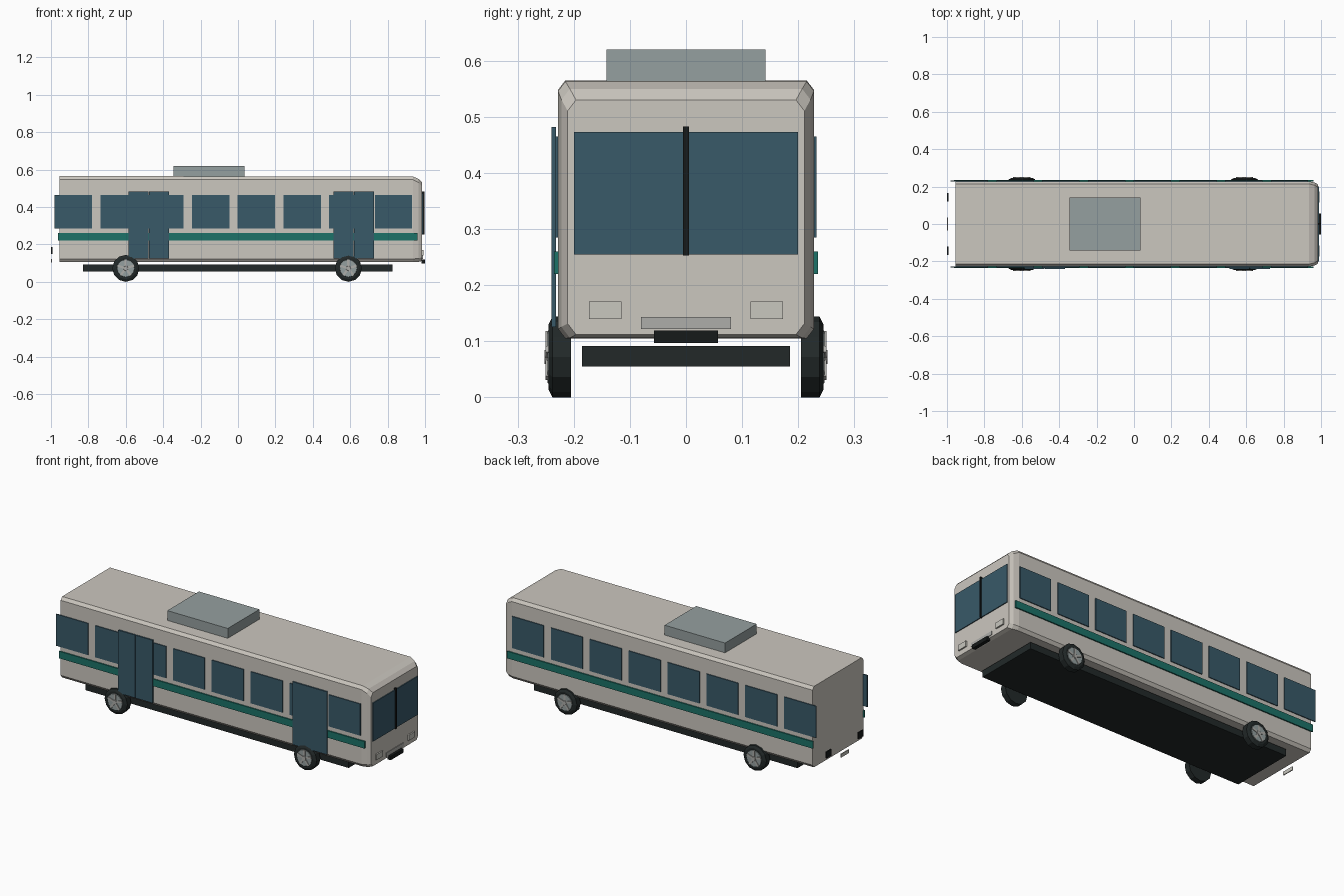
import bpy, bmesh, math
from mathutils import Matrix

if "Cube" in bpy.data.objects:
    bpy.data.objects.remove(bpy.data.objects["Cube"])


def mat(name, r, g, b):
    m = bpy.data.materials.new(name)
    m.diffuse_color = (r, g, b, 1)
    m.use_nodes = True
    m.node_tree.nodes["Principled BSDF"].inputs["Base Color"].default_value = m.diffuse_color
    return m


CREAM = mat("cream paint", 0.60, 0.57, 0.52)
GLASS = mat("blue glass", 0.04, 0.10, 0.14)
TEAL = mat("teal stripe", 0.012, 0.17, 0.14)
GREY = mat("grey unit", 0.30, 0.35, 0.35)
DARK = mat("dark rubber", 0.016, 0.022, 0.022)
BLACK = mat("black trim", 0.008, 0.010, 0.010)
SILVER = mat("silver", 0.42, 0.42, 0.40)
LAMP = mat("lamp", 0.58, 0.57, 0.52)


def finish(name, bm, m):
    bmesh.ops.recalc_face_normals(bm, faces=bm.faces)
    me = bpy.data.meshes.new(name)
    bm.to_mesh(me)
    bm.free()
    me.materials.append(m)
    ob = bpy.data.objects.new(name, me)
    bpy.context.collection.objects.link(ob)
    return ob


def box(name, x, y, z, m):
    bm = bmesh.new()
    bmesh.ops.create_cube(bm, size=1)
    for v in bm.verts:
        for i, (a, b) in enumerate((x, y, z)):
            v.co[i] = (a + b) / 2 + v.co[i] * (b - a)
    return finish(name, bm, m)


def section(x, w, z0, z1, c):
    # body cross-section with chamfered corners
    half = [(w - c, z0), (w, z0 + c * 1.3), (w, z1 - c * 1.3), (w - c, z1)]
    return [(x, y, z) for y, z in half] + [(x, -y, z) for y, z in reversed(half)]


# body shell, lofted with a tapered nose
bm = bmesh.new()
rings = [[bm.verts.new(p) for p in section(*s)] for s in (
    (-0.955, 0.228, 0.105, 0.565, 0.013),
    (0.935, 0.228, 0.105, 0.563, 0.013),
    (0.965, 0.222, 0.106, 0.550, 0.015),
    (0.985, 0.211, 0.112, 0.530, 0.015))]
for a, b in zip(rings, rings[1:]):
    for i in range(8):
        j = (i + 1) % 8
        bm.faces.new((a[i], a[j], b[j], b[i]))
bm.faces.new(rings[0])
bm.faces.new(rings[-1])
finish("body", bm, CREAM)

# roof unit and underbody
box("roof_unit", (-0.345, 0.035), (-0.142, 0.142), (0.56, 0.62), GREY)
box("underbody", (-0.83, 0.825), (-0.185, 0.185), (0.055, 0.092), DARK)

# side windows and stripes
for s, side in ((-1, "right"), (1, "left")):
    ys = sorted((s * 0.227, s * 0.233))
    for i in range(8):
        x = -0.98 + i * 0.2445
        box(f"window_{side}_{i}", (x, x + 0.2), ys, (0.285, 0.465), GLASS)
    ys = sorted((s * 0.227, s * 0.235))
    box(f"stripe_{side}", (-0.962, 0.96), ys, (0.22, 0.26), TEAL)

# double doors on the kerb side
for d, x in (("rear", -0.585), ("front", 0.51)):
    for i in range(2):
        x0 = x + i * 0.109
        box(f"door_{d}_{i}", (x0, x0 + 0.107), (-0.240, -0.232), (0.125, 0.482), GLASS)

# windscreen, pillar and front fittings
for s in (-1, 1):
    box("windscreen", (0.984, 0.990), sorted((s * 0.004, s * 0.2)), (0.255, 0.473), GLASS)
    box("headlight", (0.984, 0.993), sorted((s * 0.115, s * 0.173)), (0.14, 0.171), LAMP)
    box("tail_light", (-1.0, -0.993), sorted((s * 0.12, s * 0.165)), (0.148, 0.185), BLACK)
box("windscreen_pillar", (0.984, 0.997), (-0.005, 0.005), (0.253, 0.483), BLACK)
box("front_grille", (0.983, 0.988), (-0.08, 0.08), (0.122, 0.143), SILVER)
box("front_plate", (0.980, 1.0), (-0.057, 0.057), (0.097, 0.119), BLACK)
box("rear_plate", (-1.0, -0.995), (-0.035, 0.035), (0.103, 0.123), LAMP)


def cylinder(name, x, y0, y1, r0, r1, n, m):
    # disc along y from y0 (radius r0) to y1 (radius r1)
    bm = bmesh.new()
    bmesh.ops.create_cone(bm, cap_ends=True, segments=n, radius1=r0, radius2=r1,
                          depth=abs(y1 - y0))
    turn = Matrix.Rotation(math.copysign(math.pi / 2, y0 - y1), 4, 'X')
    bm.transform(Matrix.Translation((x, (y0 + y1) / 2, 0.072)) @ turn)
    return finish(name, bm, m)


# wheels: tyre, rim, five spokes, hub
for s in (-1, 1):
    for x in (-0.6, 0.59):
        cylinder("tyre", x, s * 0.205, s * 0.238, 0.072, 0.072, 12, DARK)
        cylinder("tyre_wall", x, s * 0.238, s * 0.245, 0.072, 0.058, 12, DARK)
        cylinder("rim", x, s * 0.24, s * 0.247, 0.05, 0.046, 12, GREY)
        cylinder("hub", x, s * 0.24, s * 0.252, 0.016, 0.012, 10, SILVER)
        for k in range(5):
            sp = box("spoke", (-0.006, 0.006), (-0.003, 0.003), (0.008, 0.046), SILVER)
            sp.data.transform(Matrix.Translation((x, s * 0.247, 0.072))
                              @ Matrix.Rotation(k * math.tau / 5, 4, 'Y'))
